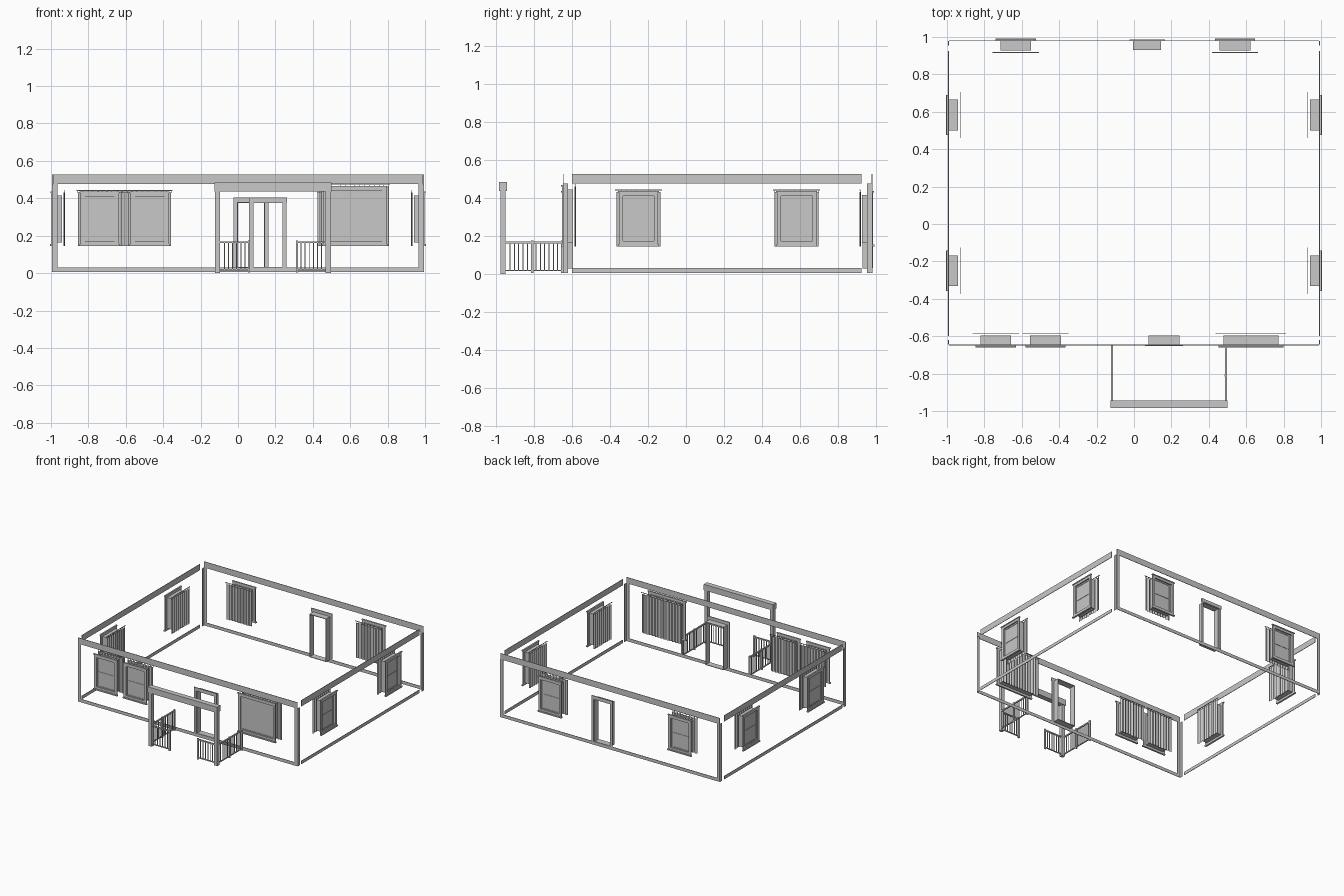
import bpy, bmesh, math
from mathutils import Matrix, Vector

cube = bpy.data.objects.get("Cube")
if cube:
    bpy.data.objects.remove(cube, do_unlink=True)


def material(name, rgb):
    m = bpy.data.materials.new(name)
    m.use_nodes = True
    m.diffuse_color = (*rgb, 1)
    m.node_tree.nodes["Principled BSDF"].inputs["Base Color"].default_value = (*rgb, 1)
    return m


GREY = material("light_grey", (0.58, 0.58, 0.58))
GOLD = material("brass", (0.6, 0.42, 0.12))

# Wall frames: local u runs along the wall, d points into the house, z is up
FRONT, BACK, SIDE = -0.645, 0.978, 0.99


def wall_frame(origin, along, inward):
    m = Matrix.Identity(4)
    m.col[0], m.col[1], m.col[3] = (*along, 0), (*inward, 0), (*origin, 1)
    return m


WALLS = {
    "front": wall_frame((0, FRONT, 0), (1, 0, 0), (0, 1, 0)),
    "back": wall_frame((0, BACK, 0), (1, 0, 0), (0, -1, 0)),
    "right": wall_frame((-SIDE, 0, 0), (0, 1, 0), (1, 0, 0)),
    "left": wall_frame((SIDE, 0, 0), (0, 1, 0), (-1, 0, 0)),
}


def box(bm, u0, u1, d0, d1, z0, z1):
    centre = Vector(((u0 + u1) / 2, (d0 + d1) / 2, (z0 + z1) / 2))
    size = Matrix.Diagonal((u1 - u0, d1 - d0, z1 - z0, 1))
    bmesh.ops.create_cube(bm, size=1, matrix=Matrix.Translation(centre) @ size)


def finish(name, bm, frame=None, mat=GREY, recalc=True):
    if frame:
        bmesh.ops.transform(bm, matrix=frame, verts=bm.verts)
    if recalc:
        bmesh.ops.recalc_face_normals(bm, faces=bm.faces)
    me = bpy.data.meshes.new(name)
    bm.to_mesh(me)
    bm.free()
    me.materials.append(mat)
    ob = bpy.data.objects.new(name, me)
    bpy.context.collection.objects.link(ob)
    return ob


def ring(bm, u, half, z0, z1, width, d0, d1, bottom=True):
    """Rectangular frame of four (or three) boards."""
    box(bm, u - half, u - half + width, d0, d1, z0, z1)
    box(bm, u + half - width, u + half, d0, d1, z0, z1)
    box(bm, u - half + width, u + half - width, d0, d1, z1 - width, z1)
    if bottom:
        box(bm, u - half + width, u + half - width, d0, d1, z0, z0 + width)


# Trim boards of the four walls
def wall_trim(side):
    bm = bmesh.new()
    t = 0.004
    if side in ("front", "back"):
        lo, hi, b0, b1 = -SIDE, SIDE, -SIDE, SIDE
    else:
        lo, hi, b0, b1 = FRONT, BACK, -0.60, 0.925
    box(bm, b0, b1, -t, 0, 0.477, 0.526)
    box(bm, b0, b1, -t, 0, 0.005, 0.031)
    box(bm, lo, lo + 0.024, -t, 0, 0.005, 0.477)
    box(bm, hi - 0.024, hi, -t, 0, 0.005, 0.477)
    finish(side + "_wall_trim", bm, WALLS[side])


# Window: casing, sill, jamb lining, sash with glass, curtain on a rod
def window(side, u, half=0.082, top=0.415, double_hung=True):
    name, frame = side + "_window", WALLS[side]
    bottom = 0.163
    bm = bmesh.new()
    ring(bm, u, half + 0.021, bottom - 0.012, top + 0.016, 0.021, -0.008, 0)
    box(bm, u - half - 0.026, u + half + 0.026, -0.012, 0, top + 0.014, top + 0.022)
    box(bm, u - half - 0.026, u + half + 0.026, -0.014, 0, bottom - 0.018, bottom - 0.008)
    ring(bm, u, half, bottom, top, 0.003, 0, 0.05)
    finish(name + "_casing", bm, frame)

    bm = bmesh.new()
    ring(bm, u, half - 0.003, bottom + 0.003, top - 0.003, 0.010, 0.006, 0.014)
    if double_hung:
        mid = (bottom + top) / 2
        box(bm, u - half + 0.013, u + half - 0.013, 0.006, 0.014, mid - 0.003, mid + 0.003)
    finish(name + "_sash", bm, frame)
    bm = bmesh.new()
    box(bm, u - half + 0.012, u + half - 0.012, 0.009, 0.011, bottom + 0.012, top - 0.012)
    finish(name + "_pane", bm, frame)

    # pleated curtain as an extruded wave
    bm = bmesh.new()
    reach = half + 0.034
    pleats = round(reach * 2 / 0.026)
    steps = pleats * 8
    prev = None
    for i in range(steps + 1):
        x = u - reach + 2 * reach * i / steps
        d = 0.061 + 0.004 * math.sin(2 * math.pi * pleats * i / steps)
        pair = [bm.verts.new((x, d, z)) for z in (0.145, top + 0.016)]
        if prev:
            bm.faces.new((prev[0], pair[0], pair[1], prev[1])).smooth = True
        prev = pair
    finish(name + "_curtain", bm, frame, recalc=False)

    bm = bmesh.new()
    box(bm, u - reach - 0.008, u + reach + 0.008, 0.059, 0.063, top + 0.025, top + 0.029)
    finish(name + "_curtain_rod", bm, frame)
    bm = bmesh.new()
    for i in range(pleats + 1):
        x = u - reach + 2 * reach * i / pleats
        box(bm, x - 0.001, x + 0.001, 0.060, 0.062, top + 0.014, top + 0.025)
    finish(name + "_curtain_hooks", bm, frame, GOLD)


# Door: casing, header, jamb lining and threshold
def door(side, u, half):
    bm = bmesh.new()
    box(bm, u - half - 0.018, u - half, -0.006, 0, 0.031, 0.377)
    box(bm, u + half, u + half + 0.018, -0.006, 0, 0.031, 0.377)
    box(bm, u - half - 0.02, u + half + 0.02, -0.008, 0, 0.377, 0.405)
    ring(bm, u, half, 0.028, 0.38, 0.005, 0, 0.049)
    finish(side + "_door_frame", bm, WALLS[side])


for side in WALLS:
    wall_trim(side)
for u in (-0.74, -0.473):
    window("front", u)
window("front", 0.625, 0.147, 0.445, False)
for u in (-0.632, 0.54):
    window("back", u)
for side in ("left", "right"):
    for u in (-0.25, 0.583):
        window(side, u)
door("front", 0.16, 0.082)
door("back", 0.07, 0.075)

# Porch beam and posts
MID, REACH, OUT = 0.187, 0.31, -0.965
bm = bmesh.new()
box(bm, MID - REACH - 0.003, MID + REACH + 0.003, -0.985, -0.943, 0.437, 0.485)
finish("porch_beam", bm)
bm = bmesh.new()
for s in (-1, 1):
    c = MID + s * (REACH - 0.014)
    box(bm, c - 0.014, c + 0.014, -0.978, -0.95, 0, 0.437)
finish("porch_posts", bm)


# Railing run between two points with end posts and balusters
def railing(name, start, end, posts):
    a, b = Vector((*start, 0)), Vector((*end, 0))
    length = (b - a).length
    along = (b - a).normalized()
    frame = wall_frame(a, along, Vector((-along.y, along.x, 0)))
    bm = bmesh.new()
    box(bm, 0, length, -0.005, 0.005, 0.160, 0.170)
    box(bm, 0, length, -0.004, 0.004, 0.014, 0.021)
    for f in posts:
        c = f * length
        box(bm, c - 0.006, c + 0.006, -0.006, 0.006, 0.004, 0.175)
    n = round(length / 0.022)
    for i in range(1, n):
        c = length * i / n
        box(bm, c - 0.0025, c + 0.0025, -0.0025, 0.0025, 0.016, 0.165)
    finish(name, bm, frame)


for label, s in (("right", -1), ("left", 1)):
    x = MID + s * (REACH - 0.006)
    railing(label + "_side_railing", (x, -0.95), (x, FRONT - 0.008), (0.47, 1))
    railing(label + "_front_railing", (MID + s * (REACH - 0.028), OUT), (MID + s * 0.128, OUT), (1,))
